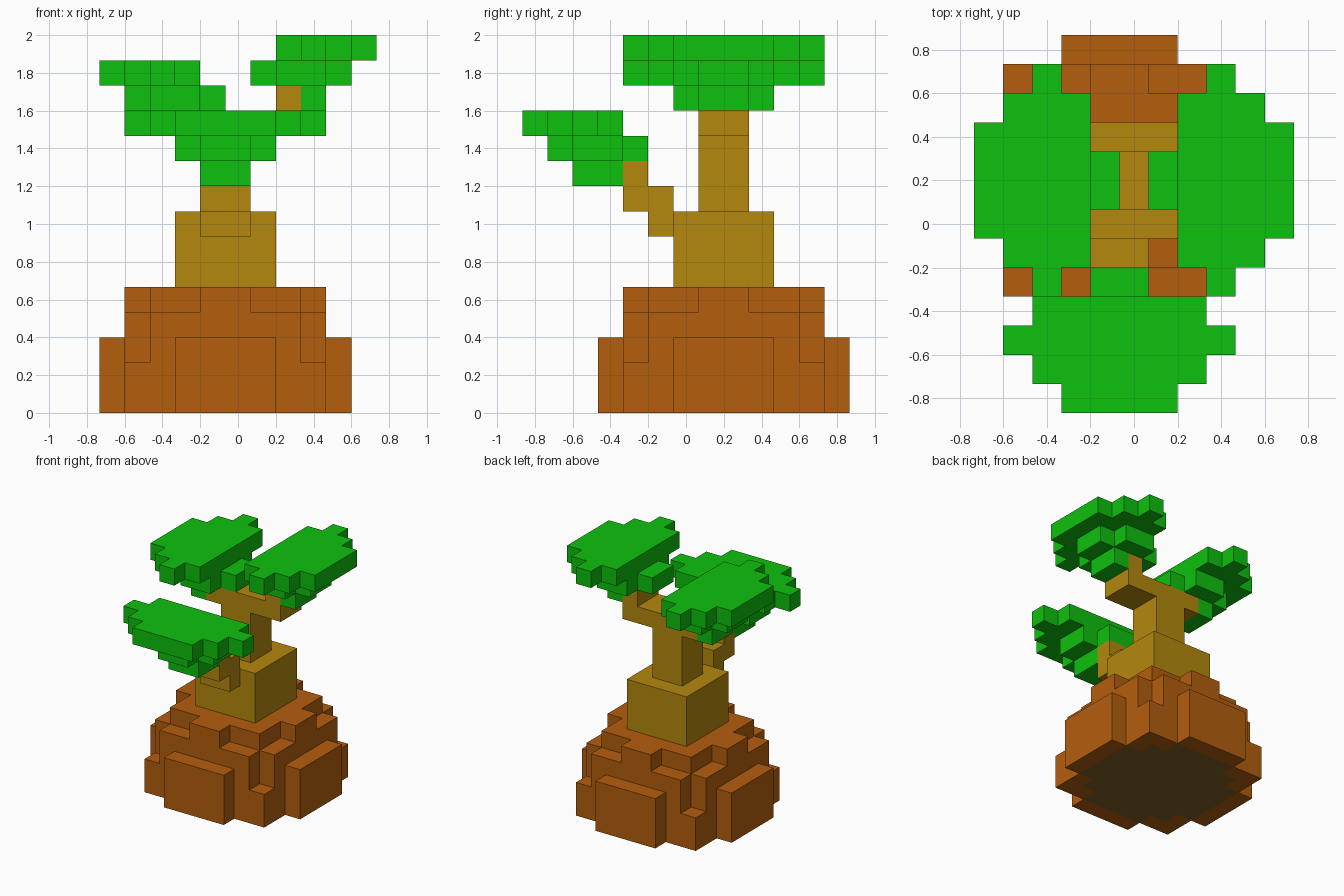
import bpy, bmesh
from mathutils import Vector

old = bpy.data.objects.get("Cube")
if old:
    bpy.data.objects.remove(old, do_unlink=True)

U = 2 / 15                                    # size of one cell
ORIGIN = Vector((-5.5 * U, -6.5 * U, 0))      # corner of cell (0, 0, 0)


def material(name, rgb):
    m = bpy.data.materials.new(name)
    m.use_nodes = True
    m.diffuse_color = (*rgb, 1)
    m.node_tree.nodes["Principled BSDF"].inputs["Base Color"].default_value = (*rgb, 1)
    return m


CLAY = material("clay brown", (0.456, 0.112, 0.004))
SOIL = material("dark underside", (0.223, 0.114, 0.021))
BARK = material("ochre bark", (0.456, 0.250, 0.004))
LEAF = material("leaf green", (0.004, 0.533, 0.004))


def cells(*boxes):
    """Fill boxes given as (x0, x1, y0, y1, z0, z1) in cell units."""
    return {(x, y, z) for x0, x1, y0, y1, z0, z1 in boxes
            for x in range(x0, x1) for y in range(y0, y1) for z in range(z0, z1)}


# Leaf layers: (distance from tip start, end, half width, height)
LEAF_ROWS = [(0, 1, 2, 2), (1, 2, 3, 2), (2, 3, 4, 2), (3, 4, 3, 2),
             (1, 2, 1, 1), (2, 4, 2, 1), (4, 5, 1, 1)]


def leaf(place, z, root_end):
    """Stepped leaf; place maps (start, end, half width) to x and y ranges."""
    rows = LEAF_ROWS + [(2, root_end, 1, 0)]
    return cells(*[(*place(a, b, w), z + h, z + h + 1) for a, b, w, h in rows])


parts = {
    # Rounded bulb with a raised panel on each side
    "bulb_base": (CLAY, cells(
        (1, 9, 4, 12, 0, 2),
        (2, 8, 4, 12, 2, 4), (1, 9, 5, 11, 2, 4),
        (2, 8, 5, 11, 4, 5), (4, 6, 4, 12, 4, 5), (1, 9, 7, 9, 4, 5),
        (3, 7, 3, 13, 0, 3), (0, 10, 6, 10, 0, 3))),
    # Thick lower trunk, thin upper trunk
    "trunk": (BARK, cells((3, 7, 6, 10, 5, 8), (4, 6, 7, 9, 8, 12))),
    # Branches
    "front_branch": (BARK, cells((4, 6, 5, 6, 7, 9), (4, 6, 4, 5, 8, 10))),
    "left_branch": (BARK, cells((6, 8, 7, 9, 11, 12), (7, 8, 7, 9, 12, 13))),
    "right_branch": (BARK, cells((3, 4, 7, 9, 11, 12))),
    # Leaves
    "front_leaf": (LEAF, leaf(lambda a, b, w: (5 - w, 5 + w, a, b), 9, 4)),
    "left_leaf": (LEAF, leaf(lambda a, b, w: (11 - b, 11 - a, 8 - w, 8 + w), 12, 3)),
    "right_leaf": (LEAF, leaf(lambda a, b, w: (a, b, 8 - w, 8 + w), 11, 3)),
}
filled = set().union(*(c for _, c in parts.values()))


def build(name, mat, own):
    """Skin the exposed sides of the cells, then merge flat areas."""
    bm = bmesh.new()
    for cell in sorted(own):
        for axis in range(3):
            for sign in (-1, 1):
                step = [0, 0, 0]
                step[axis] = sign
                if tuple(c + s for c, s in zip(cell, step)) in filled:
                    continue
                centre = Vector(cell) + Vector((.5, .5, .5)) + Vector(step) / 2
                u, v = Vector(), Vector()
                u[(axis + 1) % 3] = 0.5
                v[(axis + 2) % 3] = 0.5 * sign
                corners = (centre - u - v, centre + u - v, centre + u + v, centre - u + v)
                face = bm.faces.new([bm.verts.new(ORIGIN + p * U) for p in corners])
                # Inner part of the underside is darker than its one-cell rim
                x, y, z = cell
                around = ((x - 1, y, z), (x + 1, y, z), (x, y - 1, z), (x, y + 1, z))
                if z == 0 and axis == 2 and all(n in own for n in around):
                    face.material_index = 1
    bmesh.ops.remove_doubles(bm, verts=bm.verts, dist=0.001)
    bmesh.ops.dissolve_limit(bm, angle_limit=0.01, verts=bm.verts, edges=bm.edges,
                             delimit={'MATERIAL'})
    mesh = bpy.data.meshes.new(name)
    bm.to_mesh(mesh)
    bm.free()
    mesh.materials.append(mat)
    if mat == CLAY:
        mesh.materials.append(SOIL)
    bpy.context.collection.objects.link(bpy.data.objects.new(name, mesh))


for part_name, (mat, own) in parts.items():
    build(part_name, mat, own)
